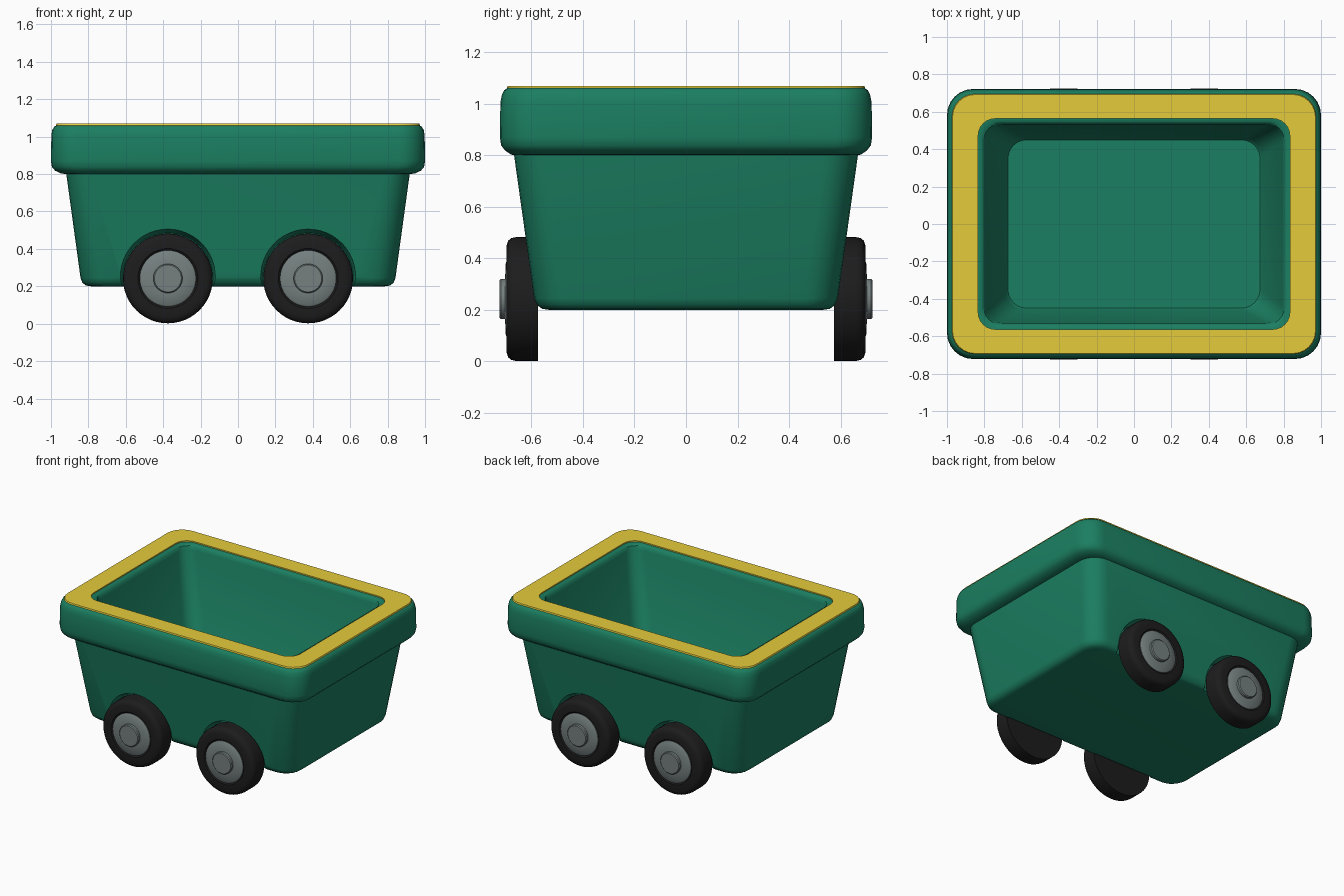
import bpy, bmesh, math

if "Cube" in bpy.data.objects:
    bpy.data.objects.remove(bpy.data.objects["Cube"])


def material(name, rgb):
    m = bpy.data.materials.new(name)
    m.diffuse_color = (*rgb, 1)
    m.use_nodes = True
    m.node_tree.nodes["Principled BSDF"].inputs["Base Color"].default_value = m.diffuse_color
    return m


GREEN = material("green plastic", (0.011, 0.212, 0.120))
YELLOW = material("yellow trim", (0.79, 0.60, 0.045))
BLACK = material("black rubber", (0.012, 0.012, 0.012))
GREY = material("grey hub", (0.18, 0.215, 0.215))


def rounded_rect(hx, hy, z, r, n=6):
    pts = []
    for k, (sx, sy) in enumerate([(1, 1), (-1, 1), (-1, -1), (1, -1)]):
        for i in range(n + 1):
            a = math.pi / 2 * (k + i / n)
            pts.append((sx * (hx - r) + r * math.cos(a), sy * (hy - r) + r * math.sin(a), z))
    return pts


def circle(r, y, n=48):
    return [(r * math.cos(2 * math.pi * i / n), y, r * math.sin(2 * math.pi * i / n)) for i in range(n)]


def loft(name, rings, mat, closed=False, location=(0, 0, 0)):
    """Skin consecutive rings; cap the ends, or join last to first."""
    bm = bmesh.new()
    loops = [[bm.verts.new(p) for p in ring] for ring in rings]
    pairs = list(zip(loops, loops[1:])) + ([(loops[-1], loops[0])] if closed else [])
    for a, b in pairs:
        for i in range(len(a)):
            j = (i + 1) % len(a)
            bm.faces.new((a[i], a[j], b[j], b[i]))
    if not closed:
        bm.faces.new(loops[0])
        bm.faces.new(loops[-1])
    bmesh.ops.recalc_face_normals(bm, faces=bm.faces)
    me = bpy.data.meshes.new(name)
    bm.to_mesh(me)
    bm.free()
    me.materials.append(mat)
    ob = bpy.data.objects.new(name, me)
    ob.location = location
    bpy.context.collection.objects.link(ob)
    return ob


def activate(ob):
    bpy.ops.object.select_all(action='DESELECT')
    ob.select_set(True)
    bpy.context.view_layer.objects.active = ob


def smooth(ob, angle=38):
    activate(ob)
    bpy.ops.object.shade_smooth_by_angle(angle=math.radians(angle))


# Tub: outer wall, overhanging rim, then inner wall and floor
tub_profile = [
    (0.785, 0.530, 0.200, 0.10), (0.812, 0.558, 0.204, 0.11), (0.832, 0.578, 0.219, 0.12),
    (0.842, 0.589, 0.245, 0.13), (0.918, 0.667, 0.800, 0.13), (0.945, 0.680, 0.803, 0.13),
    (0.978, 0.702, 0.818, 0.13), (0.995, 0.717, 0.838, 0.14), (1.000, 0.722, 0.870, 0.14),
    (0.998, 0.720, 1.005, 0.14), (0.993, 0.714, 1.035, 0.14), (0.984, 0.705, 1.052, 0.13),
    (0.970, 0.692, 1.061, 0.12), (0.835, 0.565, 1.061, 0.09), (0.816, 0.548, 1.059, 0.09),
    (0.803, 0.537, 1.050, 0.09), (0.795, 0.530, 1.025, 0.09),
    (0.685, 0.460, 0.395, 0.10), (0.674, 0.450, 0.380, 0.10)]
tub = loft("tub", [rounded_rect(*p) for p in tub_profile], GREEN)

WHEELS = [(x, s) for x in (-0.375, 0.375) for s in (1, -1)]
WZ = 0.242

# Wheel arches: flared recesses cut into the long walls
for x, s in WHEELS:
    cutter = loft("arch_cutter", [circle(0.243, s * 0.55), circle(0.265, s * 0.63), circle(0.265, s * 0.76)],
                  GREEN, location=(x, 0, WZ))
    bpy.context.view_layer.update()
    mod = tub.modifiers.new("arch", 'BOOLEAN')
    mod.operation = 'DIFFERENCE'
    mod.solver = 'EXACT'
    mod.object = cutter
    activate(tub)
    bpy.ops.object.modifier_apply(modifier=mod.name)
    bpy.data.objects.remove(cutter)
smooth(tub)

# Yellow plate on top of the rim
trim = loft("rim_trim", [rounded_rect(*p) for p in [
    (0.973, 0.695, 1.060, 0.12), (0.970, 0.692, 1.069, 0.12),
    (0.833, 0.563, 1.069, 0.09), (0.833, 0.563, 1.060, 0.09)]], YELLOW, closed=True)
smooth(trim)

# Wheels: black tyre with grey stepped hub
tyre_profile = [(0.240, 0.575), (0.240, 0.660), (0.236, 0.678), (0.226, 0.690),
                (0.205, 0.697), (0.160, 0.697), (0.150, 0.688)]
hub_profile = [(0.150, 0.680), (0.150, 0.693), (0.142, 0.699), (0.078, 0.702),
               (0.078, 0.718), (0.072, 0.724)]
for x, s in WHEELS:
    for name, prof, mat in (("tyre", tyre_profile, BLACK), ("hub", hub_profile, GREY)):
        smooth(loft(name, [circle(r, s * y) for r, y in prof], mat, location=(x, 0, WZ)))
